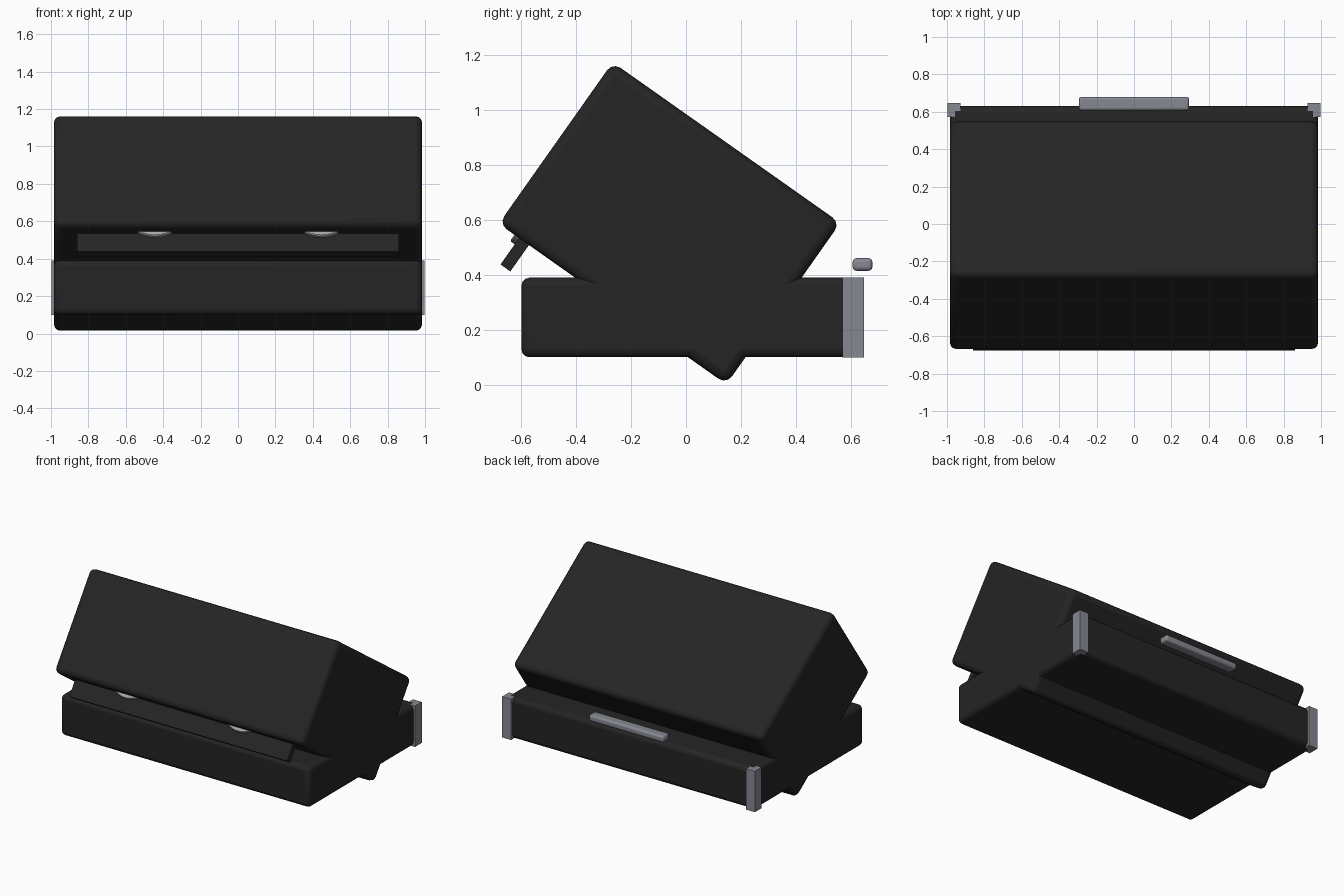
import bpy, math
from mathutils import Matrix, Vector

old = bpy.data.objects.get("Cube")
if old:
    bpy.data.objects.remove(old, do_unlink=True)


def material(name, rgb):
    m = bpy.data.materials.new(name)
    m.use_nodes = True
    m.diffuse_color = (*rgb, 1)
    m.node_tree.nodes["Principled BSDF"].inputs["Base Color"].default_value = (*rgb, 1)
    return m


black = material("black leather", (0.018, 0.018, 0.018))
metal = material("blue grey metal", (0.24, 0.25, 0.285))
silver = material("light silver", (0.4, 0.4, 0.4))

TILT = math.radians(-35.2)


def finish(obj, name, mat, bevel=0.0, segments=3):
    obj.name = name
    obj.data.materials.append(mat)
    bpy.ops.object.transform_apply(location=False, rotation=False, scale=True)
    if bevel:
        mod = obj.modifiers.new("rounded edges", 'BEVEL')
        mod.width = bevel
        mod.segments = segments
    bpy.ops.object.shade_smooth_by_angle(angle=math.radians(35))
    return obj


def box(name, mat, centre, size, tilt=0.0, bevel=0.0, segments=3):
    bpy.ops.mesh.primitive_cube_add(size=1, location=centre, rotation=(tilt, 0, 0))
    obj = bpy.context.object
    obj.scale = size
    return finish(obj, name, mat, bevel, segments)


# Case body: flat base and tilted lid block
box("base", black, (0, 0.015, 0.245), (1.97, 1.23, 0.29), bevel=0.03)
box("lid", black, (0, -0.06, 0.588), (1.97, 1.015, 0.72), TILT, 0.035)

# Front flap hanging from the underside of the lid
turn = Matrix.Rotation(TILT, 3, 'X')
forward, up = turn @ Vector((0, -1, 0)), turn @ Vector((0, 0, 1))
flap_front = Vector((0, -0.676, 0.438))
flap_height, flap_depth = 0.16, 0.044
box("front_flap", black, flap_front + up * flap_height / 2 - forward * flap_depth / 2,
    (1.72, flap_depth, flap_height), TILT)

# Round latches, mostly sunk into the lid
radius = 0.16
for side, x in (("left", 0.445), ("right", -0.445)):
    centre = flap_front + up * (0.09 + radius) + forward * 0.008
    bpy.ops.mesh.primitive_cylinder_add(
        vertices=32, radius=radius, depth=0.026,
        location=(x, centre.y, centre.z), rotation=(TILT + math.pi / 2, 0, 0))
    finish(bpy.context.object, side + "_latch", silver, 0.005, 1)

# Rear carrying handle
box("handle", metal, (0, 0.643, 0.438), (0.59, 0.072, 0.046), bevel=0.014)

# L-shaped corner guards at the back
for side, s in (("left", 1), ("right", -1)):
    box(side + "_guard_back", metal, (s * 0.963, 0.6265, 0.245), (0.07, 0.043, 0.292))
    box(side + "_guard_side", metal, (s * 0.978, 0.589, 0.245), (0.04, 0.036, 0.292))
